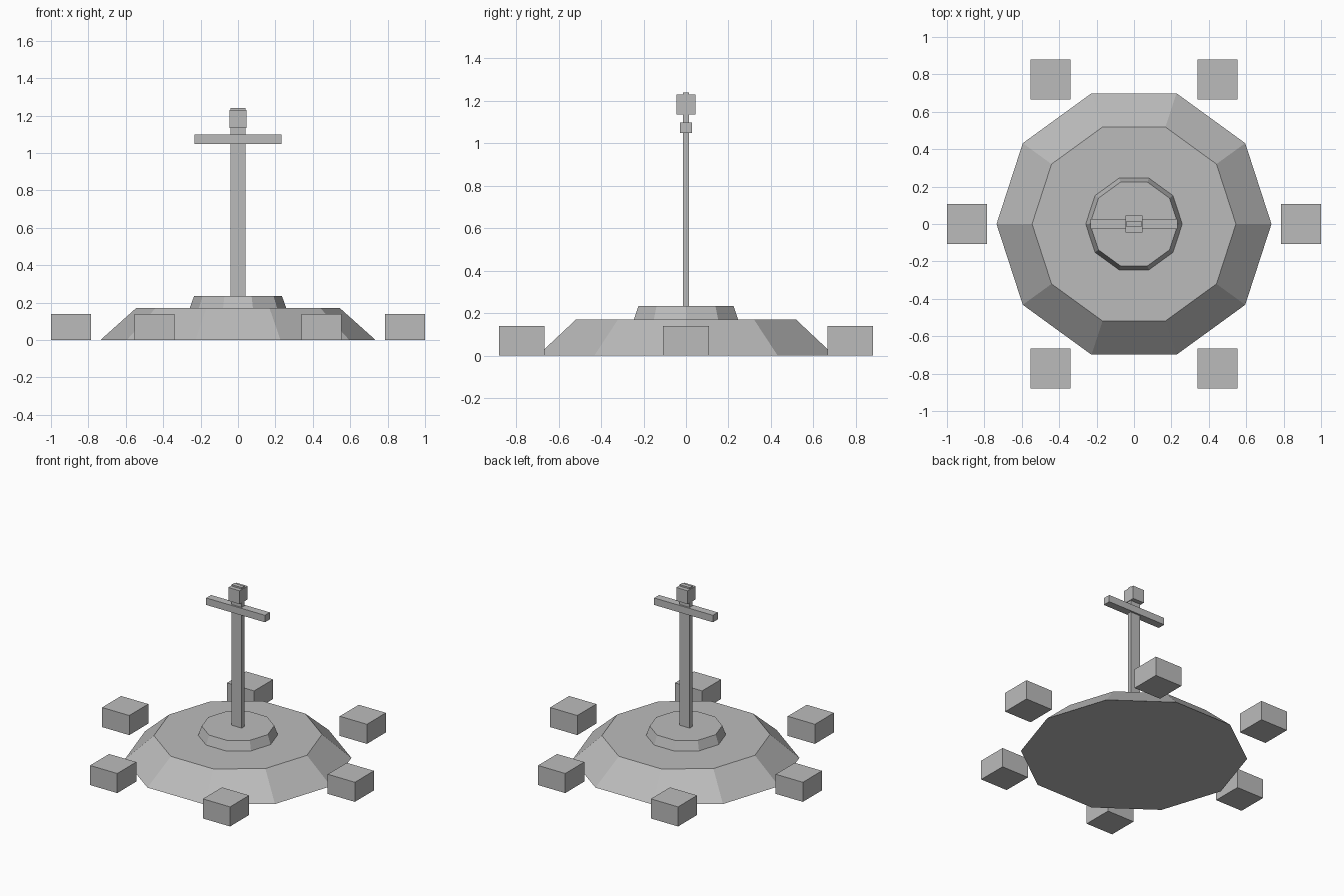
import bpy
from math import cos, sin, tau

cube = bpy.data.objects.get("Cube")
if cube:
    bpy.data.objects.remove(cube, do_unlink=True)

stone = bpy.data.materials.new("grey_stone")
stone.use_nodes = True
GREY = (0.5, 0.5, 0.5, 1)
stone.diffuse_color = GREY
stone.node_tree.nodes["Principled BSDF"].inputs["Base Color"].default_value = GREY


def finish(name):
    obj = bpy.context.object
    obj.name = obj.data.name = name
    obj.data.materials.append(stone)
    return obj


def box(name, size, centre):
    bpy.ops.mesh.primitive_cube_add(size=1, location=centre)
    bpy.context.object.scale = size
    bpy.ops.object.transform_apply(location=False, rotation=False, scale=True)
    return finish(name)


def tier(name, bottom_radius, top_radius, z0, z1):
    # Ten-sided tapered step with a corner pointing along x
    bpy.ops.mesh.primitive_cone_add(
        vertices=10, radius1=bottom_radius, radius2=top_radius,
        depth=z1 - z0, location=(0, 0, (z0 + z1) / 2), rotation=(0, 0, tau / 4))
    bpy.ops.object.transform_apply(location=False, rotation=True, scale=False)
    return finish(name)


# Stepped base
tier("mound", 0.735, 0.545, 0, 0.17)
tier("plinth", 0.258, 0.235, 0.17, 0.235)

# Upright with crossbar and block near its tip
box("post", (0.08, 0.03, 1.01), (0, 0, 0.735))
box("crossbar", (0.465, 0.055, 0.05), (0, 0, 1.073))
box("head_block", (0.09, 0.09, 0.095), (0, 0, 1.182))

# Ring of six blocks, all aligned with the axes
for i in range(6):
    a = i * tau / 6
    box(f"ring_block_{i + 1}", (0.215, 0.215, 0.14),
        (0.8925 * cos(a), 0.8925 * sin(a), 0.07))
